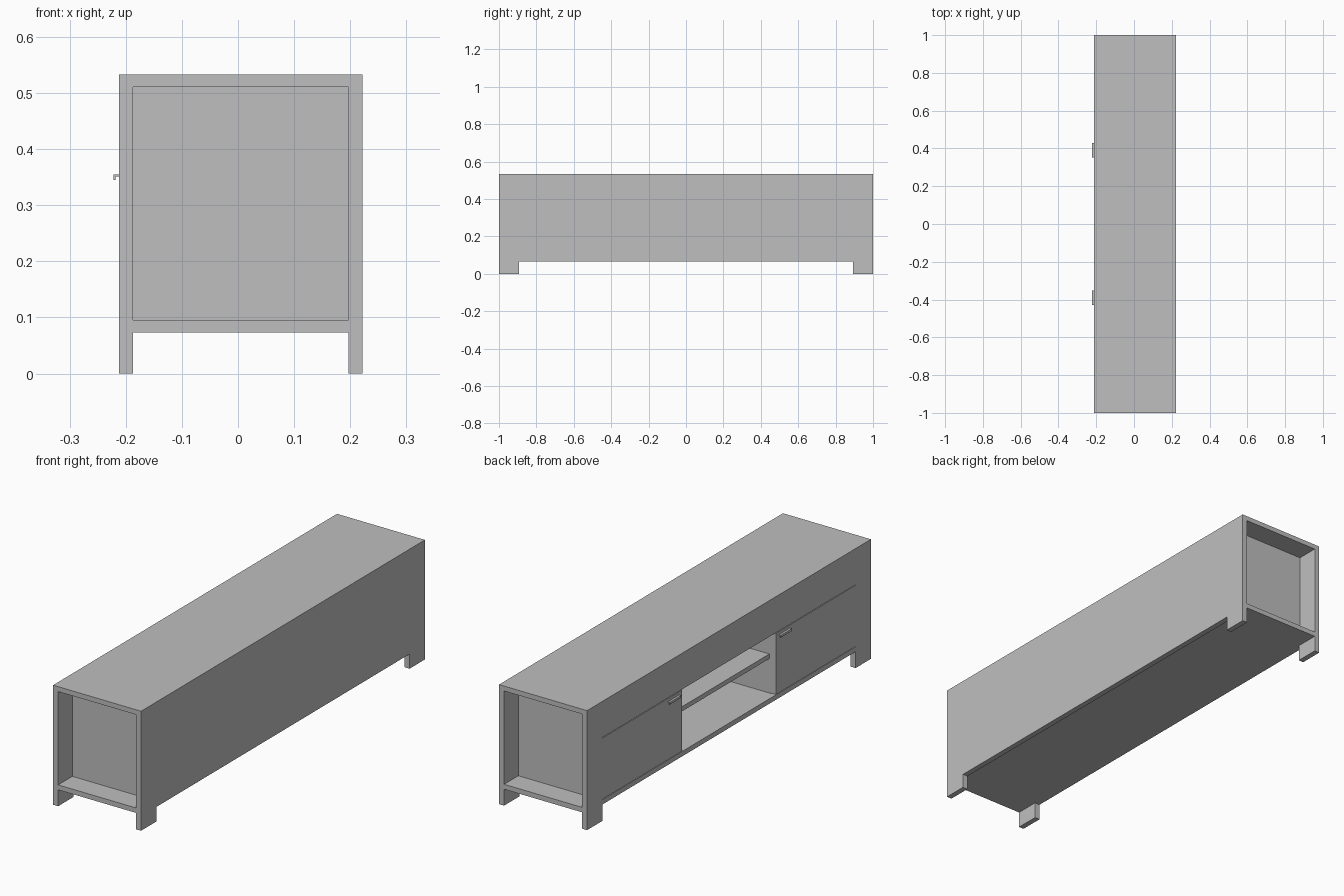
import bpy
import bmesh
from mathutils import Vector

cube = bpy.data.objects.get("Cube")
if cube:
    bpy.data.objects.remove(cube, do_unlink=True)

GREY = (0.52, 0.52, 0.52, 1.0)
mat = bpy.data.materials.new("plain grey")
mat.use_nodes = True
mat.diffuse_color = GREY
mat.node_tree.nodes["Principled BSDF"].inputs["Base Color"].default_value = GREY


def board(name, x, y, z):
    """Box spanning the (low, high) pair given for each axis."""
    bm = bmesh.new()
    bmesh.ops.create_cube(bm, size=1)
    for v in bm.verts:
        v.co = Vector([lo + (c + 0.5) * (hi - lo)
                       for c, (lo, hi) in zip(v.co, (x, y, z))])
    mesh = bpy.data.meshes.new(name)
    bm.to_mesh(mesh)
    bm.free()
    mesh.materials.append(mat)
    obj = bpy.data.objects.new(name, mesh)
    bpy.context.collection.objects.link(obj)
    return obj


def pair(name, x, y, z):
    """The same board at both ends of the cabinet."""
    board(name + "_left_end", x, y, z)
    board(name + "_right_end", x, (-y[1], -y[0]), z)


# Shared planes: the doors face -x, the closed back faces +x
DOOR_SIDE = (-0.212, -0.187)
BACK_SIDE = (0.197, 0.222)
INSIDE = (DOOR_SIDE[1], BACK_SIDE[0])
TOP = 0.533
LEG = 0.892
OPENING = 0.33
FLOOR = 0.095
RAIL = 0.372

# Legs run full height as flat corner boards
pair("door_side_leg", DOOR_SIDE, (LEG, 1), (0, TOP))
pair("back_leg", BACK_SIDE, (LEG, 1), (0, TOP))

# Top, floor and back of the cabinet
board("top_board", INSIDE, (-1, 1), (0.511, TOP))
board("floor_board", INSIDE, (-1, 1), (0.073, FLOOR))
board("floor_front_edge", DOOR_SIDE, (-LEG, LEG), (0.073, FLOOR))
board("back_panel", BACK_SIDE, (-LEG, LEG), (0.065, TOP))

# Recessed end panels and the walls beside the open middle
pair("end_panel", INSIDE, (0.875, 0.9), (FLOOR, 0.511))
pair("partition", INSIDE, (OPENING, OPENING + 0.025), (FLOOR, RAIL))

# Wide upper front and the shelves behind it
board("upper_front", DOOR_SIDE, (-LEG, LEG), (RAIL, TOP))
board("upper_deck", INSIDE, (-0.875, 0.875), (RAIL, RAIL + 0.02))
board("middle_shelf", (-0.18, INSIDE[1]), (-OPENING, OPENING), (0.248, 0.269))

# Doors with a slim gap above, and hooked handles
pair("door", DOOR_SIDE, (OPENING, LEG - 0.001), (FLOOR + 0.002, RAIL - 0.003))
pair("handle_bar", (-0.222, -0.212), (0.352, 0.43), (0.351, 0.355))
pair("handle_lip", (-0.222, -0.218), (0.352, 0.43), (0.345, 0.351))
